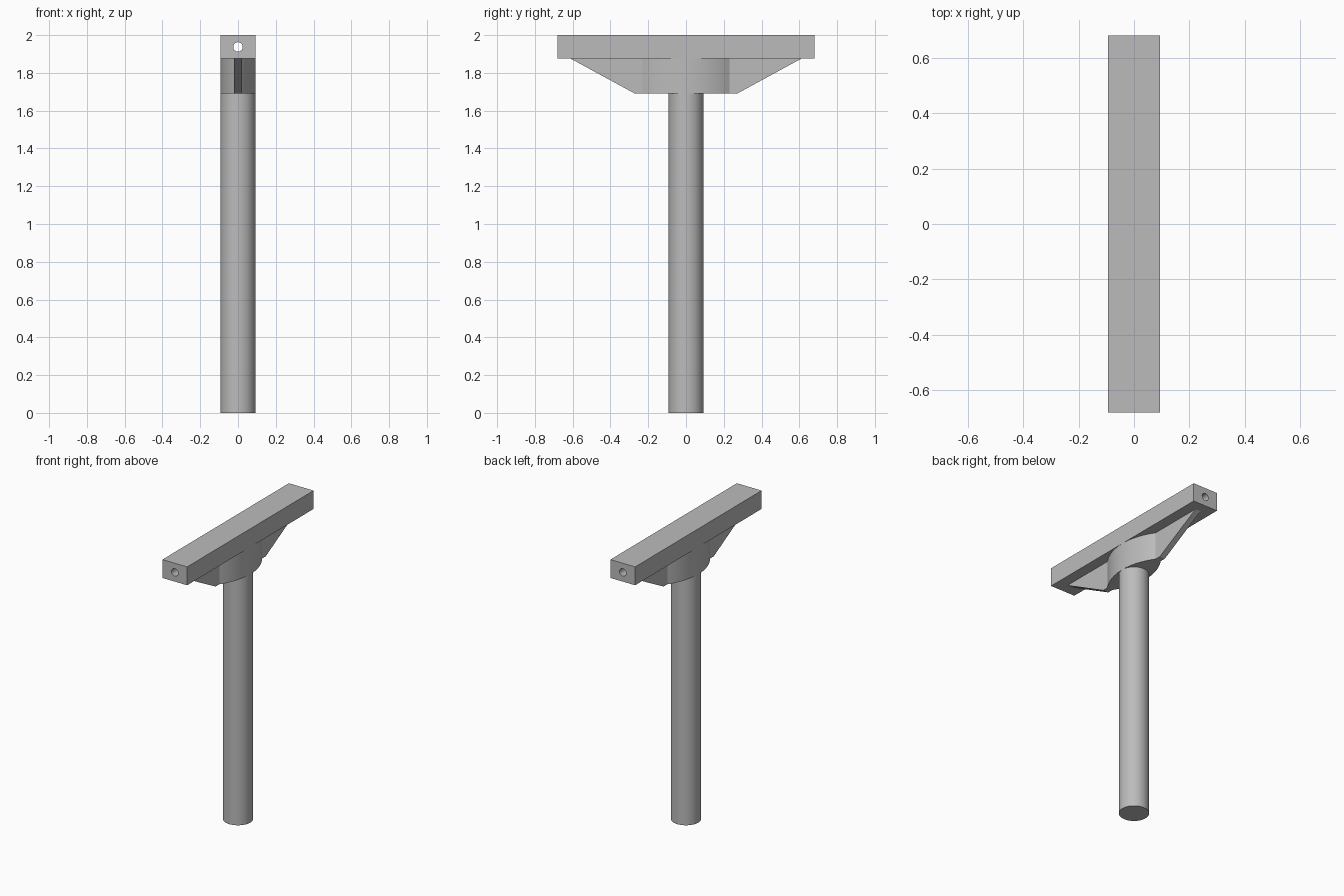
import bpy, bmesh, math

cube = bpy.data.objects.get("Cube")
if cube:
    bpy.data.objects.remove(cube, do_unlink=True)

steel = bpy.data.materials.new("plain_grey_steel")
steel.use_nodes = True
grey = (0.5, 0.5, 0.5, 1)
steel.diffuse_color = grey
steel.node_tree.nodes["Principled BSDF"].inputs["Base Color"].default_value = grey

HALF_W, HALF_L, TOP = 0.093, 0.68, 2.0
BAR_Z, WEB_Z = 1.875, 1.69
WEB_X = 0.02


def prism(name, points, offset, smooth=False):
    """Extrude a planar outline of 3D points along an offset."""
    bm = bmesh.new()
    face = bm.faces.new([bm.verts.new(p) for p in points])
    out = bmesh.ops.extrude_face_region(bm, geom=[face])
    moved = [v for v in out["geom"] if isinstance(v, bmesh.types.BMVert)]
    bmesh.ops.translate(bm, verts=moved, vec=offset)
    bmesh.ops.recalc_face_normals(bm, faces=bm.faces)
    mesh = bpy.data.meshes.new(name)
    bm.to_mesh(mesh)
    bm.free()
    mesh.materials.append(steel)
    obj = bpy.data.objects.new(name, mesh)
    bpy.context.collection.objects.link(obj)
    if smooth:
        bpy.ops.object.select_all(action="DESELECT")
        obj.select_set(True)
        bpy.context.view_layer.objects.active = obj
        bpy.ops.object.shade_smooth_by_angle(angle=math.radians(30))
    return obj


def circle(radius, count):
    return [(radius * math.cos(2 * math.pi * i / count),
             radius * math.sin(2 * math.pi * i / count)) for i in range(count)]


# Round post
prism("post", [(x, y, 0) for x, y in circle(HALF_W, 64)], (0, 0, WEB_Z), True)

# Rest bar with a lengthwise bore
bar = prism("rest_bar", [(-HALF_W, -HALF_L, BAR_Z), (HALF_W, -HALF_L, BAR_Z),
                         (HALF_W, -HALF_L, TOP), (-HALF_W, -HALF_L, TOP)],
            (0, 2 * HALF_L, 0))
bore_z = (BAR_Z + TOP) / 2
cutter = prism("bore_cutter", [(x, -1, bore_z + z) for x, z in circle(0.025, 32)],
               (0, 2, 0), True)
cutter.hide_render = True
cutter.hide_viewport = True
bore = bar.modifiers.new("bore", "BOOLEAN")
bore.operation = "DIFFERENCE"
bore.solver = "EXACT"
bore.object = cutter

# Tapered web under the bar
prism("support_web", [(-WEB_X, -0.27, WEB_Z), (-WEB_X, 0.27, WEB_Z),
                      (-WEB_X, 0.61, BAR_Z), (-WEB_X, -0.61, BAR_Z)],
      (2 * WEB_X, 0, 0))

# Lens-shaped collar: two shallow arcs meeting the web
HALF_CHORD = 0.23
rise = HALF_W - WEB_X
radius = (HALF_CHORD ** 2 + rise ** 2) / (2 * rise)
sweep = math.asin(HALF_CHORD / radius)
outline = []
for side in (1, -1):
    for i in range(25):
        a = sweep * (i / 12 - 1)
        outline.append((side * (HALF_W - radius + radius * math.cos(a)),
                        side * radius * math.sin(a), WEB_Z))
prism("collar", outline, (0, 0, BAR_Z - WEB_Z), True)
